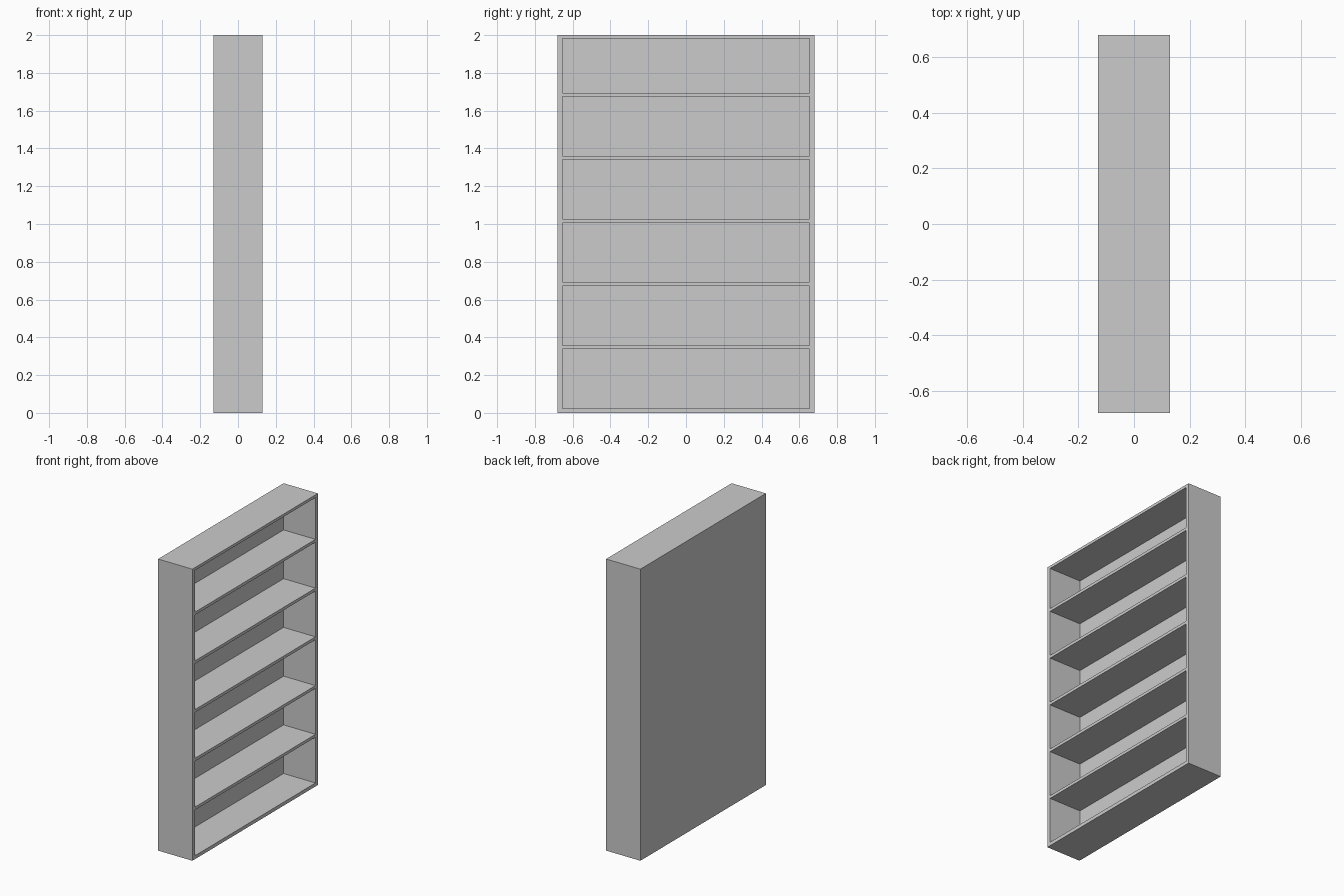
import bpy, bmesh

if "Cube" in bpy.data.objects:
    bpy.data.objects.remove(bpy.data.objects["Cube"])

DEPTH, HALF_W, HEIGHT = 0.13, 0.68, 2.0
SIDE = 0.026       # side panel thickness
BOARD = 0.02       # shelf thickness
BACK = 0.018       # back panel thickness


def box(name, x, y, z):
    """Axis-aligned board from (min, max) ranges."""
    bm = bmesh.new()
    bmesh.ops.create_cube(bm, size=1)
    for v in bm.verts:
        for i, (lo, hi) in enumerate((x, y, z)):
            v.co[i] = hi if v.co[i] > 0 else lo
    mesh = bpy.data.meshes.new(name)
    bm.to_mesh(mesh)
    bm.free()
    obj = bpy.data.objects.new(name, mesh)
    bpy.context.collection.objects.link(obj)
    return obj


inner = HALF_W - SIDE
full_x = (-DEPTH, DEPTH)
shelf_x = (-DEPTH + BACK, DEPTH)
span = (-inner, inner)

# Upright sides
box("side_front", full_x, (-HALF_W, -inner), (0, HEIGHT))
box("side_back", full_x, (inner, HALF_W), (0, HEIGHT))

# Closed rear panel, open side faces +x
box("back_panel", (-DEPTH, -DEPTH + BACK), span, (0, HEIGHT))

# Top and bottom boards
box("bottom_board", shelf_x, span, (0, 0.024))
box("top_board", shelf_x, span, (HEIGHT - 0.019, HEIGHT))

# Evenly spaced shelves
for i in range(5):
    z = 0.3475 + i * 0.3343
    box(f"shelf_{i + 1}", shelf_x, span, (z - BOARD / 2, z + BOARD / 2))
